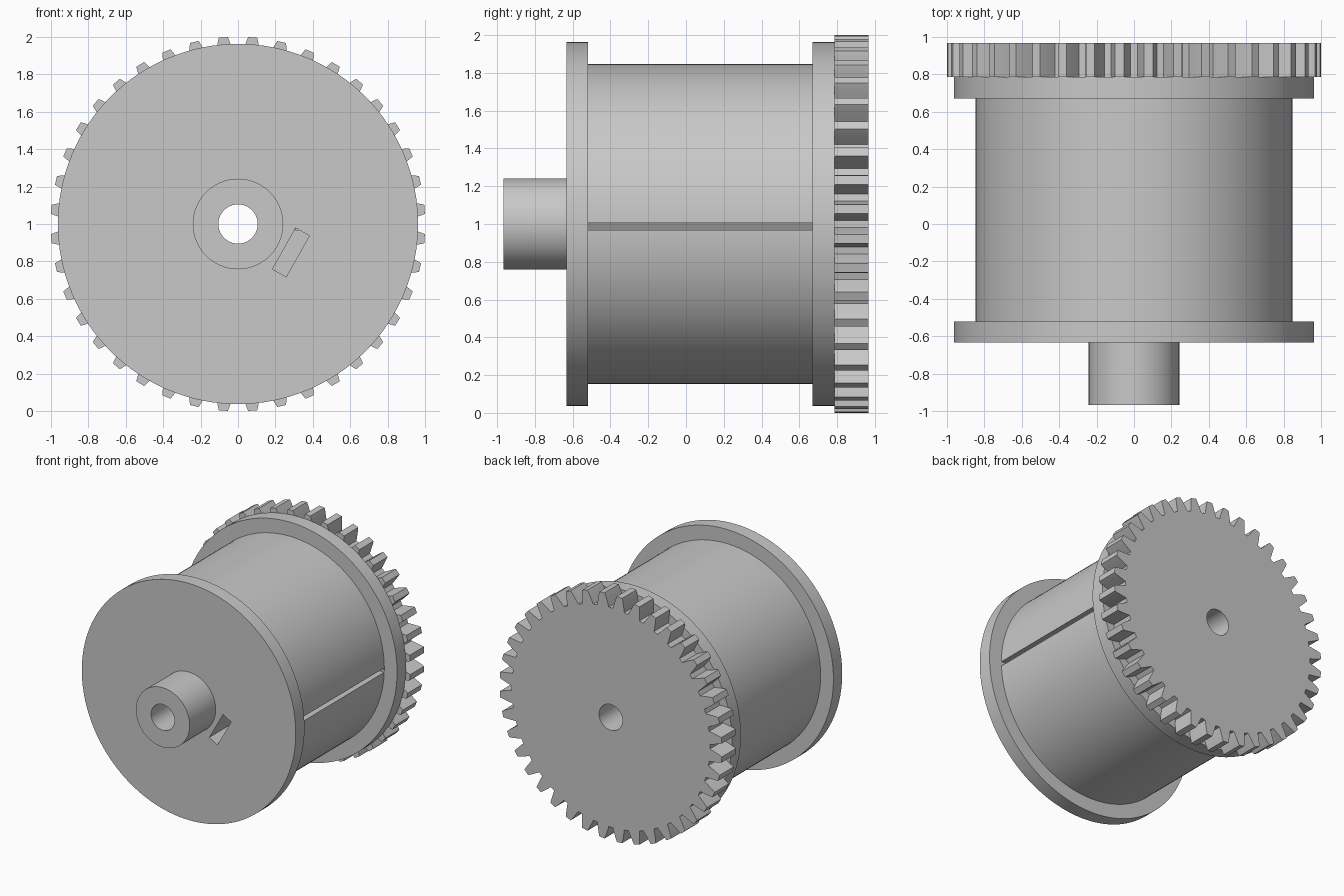
import bpy, bmesh, math
from mathutils import Vector

cube = bpy.data.objects.get("Cube")
if cube:
    bpy.data.objects.remove(cube, do_unlink=True)

CENTRE_Z = 1.0
BORE = 0.105
SEGMENTS = 128

grey = bpy.data.materials.new("plain grey")
grey.use_nodes = True
COLOUR = (0.58, 0.58, 0.58, 1)
grey.diffuse_color = COLOUR
grey.node_tree.nodes["Principled BSDF"].inputs["Base Color"].default_value = COLOUR


def finish(name, bm):
    bmesh.ops.recalc_face_normals(bm, faces=bm.faces)
    mesh = bpy.data.meshes.new(name)
    bm.to_mesh(mesh)
    bm.free()
    mesh.materials.append(grey)
    obj = bpy.data.objects.new(name, mesh)
    bpy.context.collection.objects.link(obj)
    return obj


def prism(name, outline, y0, y1):
    """Extrude an (x, z) outline along y."""
    bm = bmesh.new()
    face = bm.faces.new([bm.verts.new((x, y0, z)) for x, z in outline])
    out = bmesh.ops.extrude_face_region(bm, geom=[face])
    verts = [v for v in out["geom"] if isinstance(v, bmesh.types.BMVert)]
    bmesh.ops.translate(bm, verts=verts, vec=(0, y1 - y0, 0))
    return finish(name, bm)


def lathe(name, profile):
    """Spin a closed (radius, y) profile about the long axis."""
    bm = bmesh.new()
    verts = [bm.verts.new((r, y, CENTRE_Z)) for r, y in profile]
    edges = [bm.edges.new((verts[i - 1], verts[i])) for i in range(len(verts))]
    bmesh.ops.spin(bm, geom=verts + edges, cent=(0, 0, CENTRE_Z), axis=(0, 1, 0),
                   angle=math.tau, steps=SEGMENTS, use_duplicate=False)
    bmesh.ops.remove_doubles(bm, verts=bm.verts, dist=0.0001)
    return finish(name, bm)


def polar(r, a):
    return (r * math.sin(a), CENTRE_Z + r * math.cos(a))


def select(obj):
    bpy.ops.object.select_all(action="DESELECT")
    obj.select_set(True)
    bpy.context.view_layer.objects.active = obj


def cut(obj, cutter):
    select(obj)
    mod = obj.modifiers.new("cut", "BOOLEAN")
    mod.operation = "DIFFERENCE"
    mod.solver = "EXACT"
    mod.object = cutter
    bpy.ops.object.modifier_apply(modifier=mod.name)
    bpy.data.objects.remove(cutter, do_unlink=True)


# Spool: hollow front shaft, two flanges and the drum between them
FRONT_IN, BACK_IN = -0.52, 0.67
spool = lathe("spool", [
    (BORE, -0.967), (0.242, -0.967), (0.242, -0.633), (0.963, -0.633),
    (0.963, FRONT_IN), (0.848, FRONT_IN), (0.848, BACK_IN), (0.963, BACK_IN),
    (0.963, 0.785), (BORE, 0.785)])

# Slanted pocket through the front flange
centre = Vector((0.283, 0.848))
along = Vector((0.49, 0.872)) * 0.126
across = Vector((0.872, -0.49)) * 0.042
pocket = [centre + along * i + across * j
          for i, j in ((-1, -1), (-1, 1), (1, 1), (1, -1))]
cut(spool, prism("pocket_cutter", pocket, -0.7, 0.66))

# Narrow slit from the drum surface to the pocket
slit = [(0.304, 0.968), (0.9, 0.968), (0.9, 1.004), (0.324, 1.004)]
cut(spool, prism("slit_cutter", slit, FRONT_IN + 0.001, BACK_IN - 0.001))

# Gear: each tooth is a (radius, half width) flank, mirrored
TEETH = 40
flank = [(0.893, 0.052), (0.92, 0.046), (0.952, 0.038), (0.98, 0.031), (1.001, 0.024)]
outline = []
for i in range(TEETH):
    mid = (i + 0.5) * math.tau / TEETH
    outline += [polar(r, mid - w / r) for r, w in flank]
    outline += [polar(r, mid + w / r) for r, w in reversed(flank)]
gear = prism("gear", outline, 0.785, 0.967)
bore = [polar(BORE, i * math.tau / SEGMENTS) for i in range(SEGMENTS)]
cut(gear, prism("bore_cutter", bore, 0.7, 1.1))

for obj in (spool, gear):
    select(obj)
    bpy.ops.object.shade_smooth_by_angle(angle=math.radians(25))
